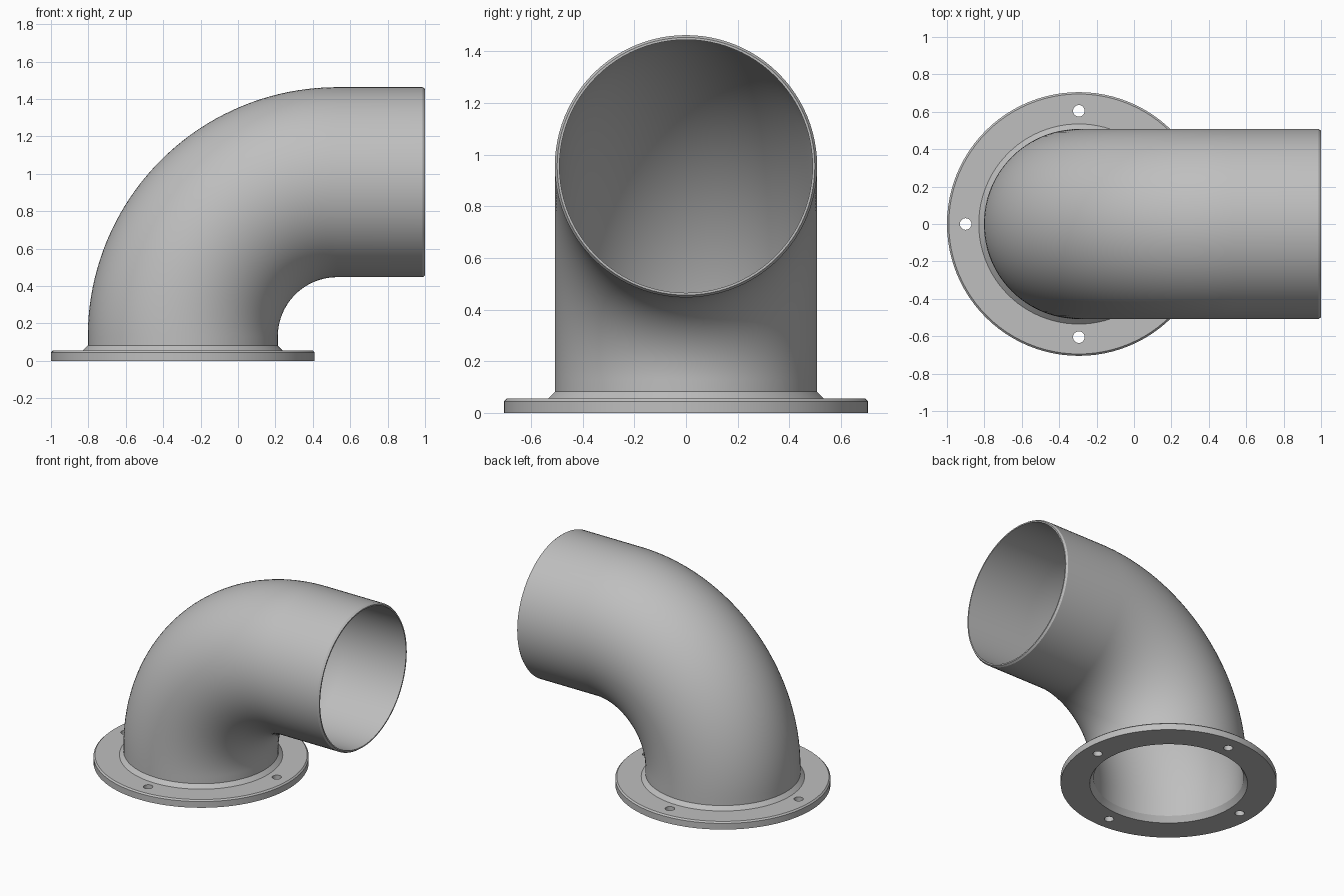
import bpy
import bmesh
from math import sin, cos, pi, radians
from mathutils import Vector

if "Cube" in bpy.data.objects:
    bpy.data.objects.remove(bpy.data.objects["Cube"], do_unlink=True)

AXIS_X = -0.295          # vertical axis of the flange and pipe foot
AXIS_Z = 0.955           # height of the horizontal outlet axis
BEND = 0.825             # centreline bend radius
OUTER, INNER = 0.508, 0.49
SEGMENTS = 96

metal = bpy.data.materials.new("light grey metal")
metal.use_nodes = True
GREY = (0.52, 0.52, 0.52, 1)
metal.diffuse_color = GREY
metal.node_tree.nodes["Principled BSDF"].inputs["Base Color"].default_value = GREY


def sweep(name, stations):
    """Closed skin through circular rings given as (centre x, centre z, tilt, radius)."""
    bm = bmesh.new()
    rings = []
    for x, z, tilt, r in stations:
        side = Vector((cos(tilt), 0, -sin(tilt)))
        ring = []
        for i in range(SEGMENTS):
            a = 2 * pi * i / SEGMENTS
            ring.append(bm.verts.new(Vector((x, 0, z)) + side * (r * cos(a)) + Vector((0, r * sin(a), 0))))
        rings.append(ring)
    for k, ring in enumerate(rings):
        after = rings[(k + 1) % len(rings)]
        for i in range(SEGMENTS):
            j = (i + 1) % SEGMENTS
            bm.faces.new((ring[i], ring[j], after[j], after[i]))
    bmesh.ops.recalc_face_normals(bm, faces=bm.faces)
    mesh = bpy.data.meshes.new(name)
    bm.to_mesh(mesh)
    bm.free()
    obj = bpy.data.objects.new(name, mesh)
    bpy.context.collection.objects.link(obj)
    mesh.materials.append(metal)
    return obj


def select(obj):
    bpy.ops.object.select_all(action="DESELECT")
    obj.select_set(True)
    bpy.context.view_layer.objects.active = obj


# Elbow pipe: foot, quarter bend, straight outlet with chamfered rim
STEPS = 40
centre_x, centre_z = AXIS_X + BEND, AXIS_Z - BEND
path = [(AXIS_X, 0.04, 0)]
for s in range(STEPS + 1):
    t = pi / 2 * s / STEPS
    path.append((centre_x - BEND * cos(t), centre_z + BEND * sin(t), t))
outside = [(*p, OUTER) for p in path] + [(0.987, AXIS_Z, pi / 2, OUTER)]
rim = [(1, AXIS_Z, pi / 2, 0.499), (1, AXIS_Z, pi / 2, INNER)]
inside = [(*p, INNER) for p in reversed(path)]
pipe = sweep("elbow_pipe", outside + rim + inside)

# Flange with chamfered edge, sloped collar and flared underside
profile = [(0.515, 0), (0.705, 0), (0.705, 0.045), (0.695, 0.055), (0.535, 0.055),
           (OUTER, 0.082), (0.5, 0.082), (0.5, 0.04), (INNER, 0.04)]
flange = sweep("flange", [(AXIS_X, z, 0, r) for r, z in profile])

# Four bolt holes
for k in range(4):
    a = k * pi / 2
    bpy.ops.mesh.primitive_cylinder_add(vertices=32, radius=0.031, depth=0.3,
                                        location=(AXIS_X + 0.605 * cos(a), 0.605 * sin(a), 0))
    cutter = bpy.context.object
    cutter.name = "bolt_hole_cutter"
    cutter.hide_render = True
    select(flange)
    cut = flange.modifiers.new("bolt_hole", "BOOLEAN")
    cut.operation = "DIFFERENCE"
    cut.solver = "EXACT"
    cut.object = cutter
    bpy.ops.object.modifier_apply(modifier=cut.name)
    bpy.data.objects.remove(cutter, do_unlink=True)

# Smooth walls, crisp chamfers
for obj in (pipe, flange):
    select(obj)
    bpy.ops.object.shade_smooth_by_angle(angle=radians(28))
